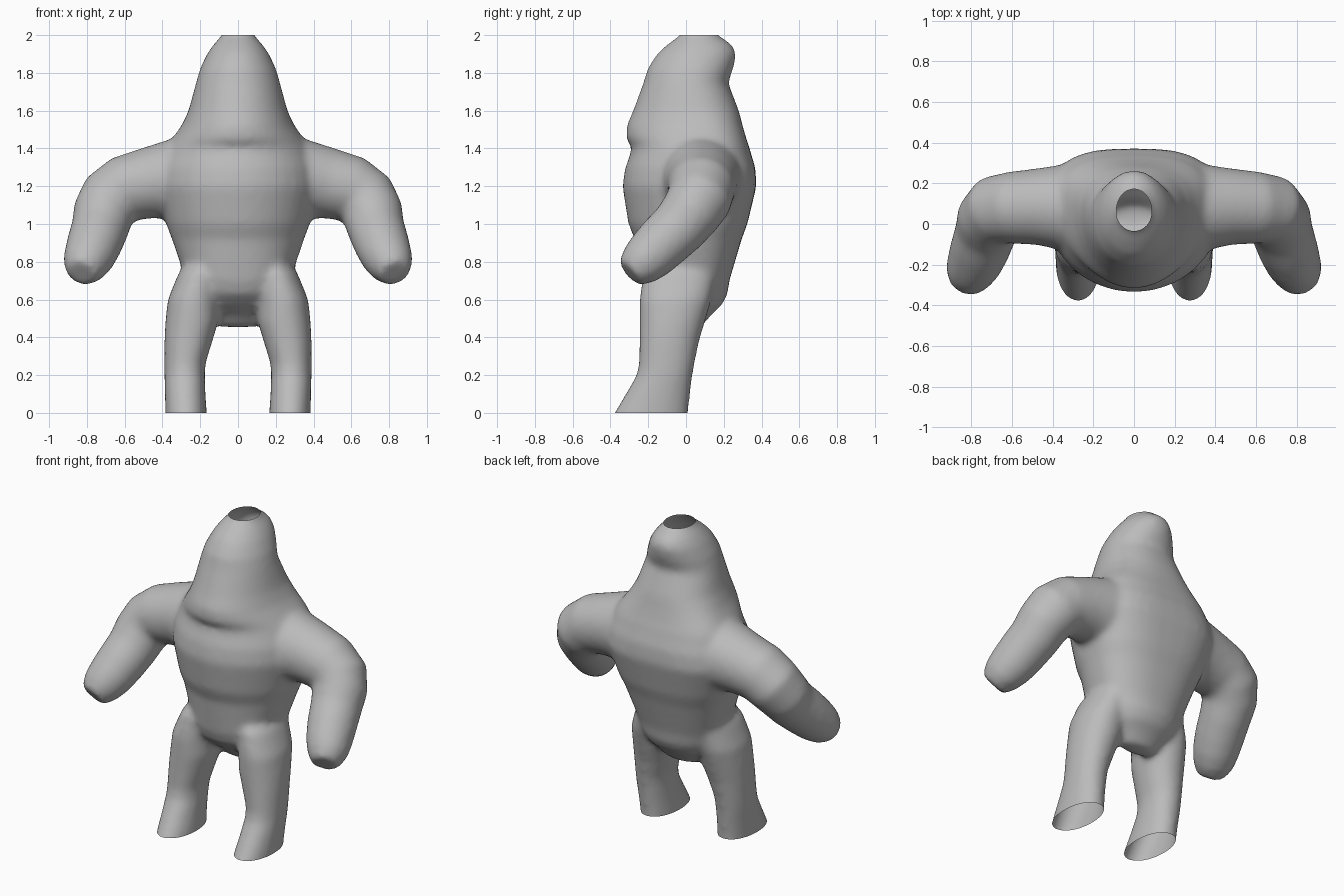
import bpy, bmesh, math
from mathutils import Vector, Quaternion

if "Cube" in bpy.data.objects:
    bpy.data.objects.remove(bpy.data.objects["Cube"], do_unlink=True)

SIDES = 40
grey = bpy.data.materials.new("clay grey")
grey.use_nodes = True
colour = (0.5, 0.5, 0.5, 1)
grey.diffuse_color = colour
grey.node_tree.nodes["Principled BSDF"].inputs["Base Color"].default_value = colour


def loft(bm, rings):
    """Skin a list of point rings into a closed shell."""
    rows = [[bm.verts.new(p) for p in ring] for ring in rings]
    n = len(rows[0])
    for a, b in zip(rows, rows[1:]):
        for i in range(n):
            j = (i + 1) % n
            bm.faces.new((a[i], a[j], b[j], b[i]))
    bm.faces.new(rows[0][::-1])
    bm.faces.new(rows[-1])


def level_ring(z, cx, hw, front, mid, back, front_power=2.1, back_power=2.1):
    """Horizontal oval with separate front and back depths and squareness."""
    pts = []
    for i in range(SIDES):
        a = 2 * math.pi * i / SIDES
        c, s = math.cos(a), math.sin(a)
        e = 2 / (back_power if s > 0 else front_power)
        x = math.copysign(abs(c) ** e, c) * hw
        y = math.copysign(abs(s) ** e, s) * ((back - mid) if s > 0 else (mid - front))
        pts.append((cx + x, mid + y, z))
    return pts


def trunk_ring(z, hw, front, mid, back):
    """Trunk section: squarer hips in front, broad flat shoulder blades behind."""
    front_power = 2.4 if 0.55 < z < 0.85 else 2.0
    back_power = 2.0 + 0.9 * max(0, 1 - abs(z - 1.2) / 0.65)
    return level_ring(z, 0, hw, front, mid, back, front_power, back_power)


def limb_rings(path):
    """Round rings square to a path of (x, y, z, radius)."""
    pts = [Vector(p[:3]) for p in path]
    q, last, rings = Quaternion(), Vector((0, 0, 1)), []
    for i, p in enumerate(pts):
        t = (pts[min(i + 1, len(pts) - 1)] - pts[max(i - 1, 0)]).normalized()
        q = last.rotation_difference(t) @ q
        last, r = t, path[i][3]
        rings.append([p + q @ Vector((r * math.cos(a), r * math.sin(a), 0))
                      for a in (2 * math.pi * k / SIDES for k in range(SIDES))])
    return rings


bm = bmesh.new()

# Torso and head: height, half width, front, middle, back
trunk = [
    (0.455, 0.11, -0.02, 0.03, 0.08), (0.52, 0.17, -0.08, 0.04, 0.135),
    (0.57, 0.22, -0.15, 0.05, 0.19), (0.63, 0.25, -0.215, 0.05, 0.22),
    (0.70, 0.275, -0.24, 0.04, 0.23), (0.92, 0.35, -0.272, 0.03, 0.295),
    (1.00, 0.38, -0.305, 0.04, 0.325), (1.20, 0.43, -0.337, 0.06, 0.373),
    (1.30, 0.42, -0.322, 0.07, 0.367), (1.37, 0.395, -0.295, 0.08, 0.345),
    (1.41, 0.38, -0.288, 0.09, 0.335), (1.45, 0.35, -0.318, 0.10, 0.32),
    (1.52, 0.30, -0.315, 0.08, 0.30), (1.60, 0.262, -0.28, 0.04, 0.28),
    (1.75, 0.222, -0.225, 0.02, 0.222), (1.82, 0.202, -0.205, 0.03, 0.25),
    (1.90, 0.165, -0.155, 0.05, 0.268), (1.95, 0.13, -0.10, 0.06, 0.245),
    (2.00, 0.085, -0.03, 0.06, 0.17), (2.08, 0.06, 0.00, 0.06, 0.12),
]
loft(bm, [trunk_ring(*section) for section in trunk])

# Arms: shoulder, elbow, hand
arm = [
    (0.20, 0.06, 1.235, 0.25), (0.36, 0.085, 1.235, 0.21), (0.48, 0.085, 1.215, 0.188),
    (0.60, 0.08, 1.185, 0.178), (0.675, 0.07, 1.13, 0.172), (0.712, 0.025, 1.06, 0.162),
    (0.73, -0.04, 0.98, 0.152), (0.757, -0.12, 0.905, 0.147), (0.785, -0.19, 0.835, 0.137),
    (0.81, -0.245, 0.785, 0.12), (0.83, -0.30, 0.74, 0.082),
]
# Legs and feet: height, inner x, outer x, front, back
leg = [
    (0.80, 0.10, 0.26, -0.18, 0.14), (0.74, 0.09, 0.315, -0.225, 0.16),
    (0.60, 0.10, 0.372, -0.247, 0.135), (0.48, 0.105, 0.385, -0.247, 0.10),
    (0.38, 0.135, 0.39, -0.247, 0.07), (0.26, 0.172, 0.39, -0.25, 0.045),
    (0.20, 0.175, 0.39, -0.262, 0.035), (0.10, 0.172, 0.387, -0.32, 0.022),
    (0.00, 0.165, 0.385, -0.38, 0.012), (-0.10, 0.165, 0.385, -0.42, 0.01),
]
for side in (1, -1):
    loft(bm, limb_rings([(side * x, y, z, r) for x, y, z, r in arm]))
    loft(bm, [level_ring(z, side * (a + b) / 2, (b - a) / 2, f, (f + k) / 2, k)
              for z, a, b, f, k in reversed(leg)])
bmesh.ops.recalc_face_normals(bm, faces=bm.faces)

mesh = bpy.data.meshes.new("creature_body")
bm.to_mesh(mesh)
bm.free()
body = bpy.data.objects.new("creature_body", mesh)
bpy.context.collection.objects.link(body)

# Fuse the parts into one soft skin
remesh = body.modifiers.new("fuse", "REMESH")
remesh.mode = "VOXEL"
remesh.voxel_size = 0.018
soften = body.modifiers.new("soften", "SMOOTH")
soften.factor = 0.5
soften.iterations = 12
bpy.context.view_layer.update()
skin = bpy.data.meshes.new_from_object(
    body.evaluated_get(bpy.context.evaluated_depsgraph_get()))
body.modifiers.clear()

# Trim the shell level, leaving it open at the soles and the crown
bm = bmesh.new()
bm.from_mesh(skin)
for height, direction in ((0, -1), (2, 1)):
    bmesh.ops.bisect_plane(bm, geom=bm.verts[:] + bm.edges[:] + bm.faces[:],
                           plane_co=(0, 0, height), plane_no=(0, 0, direction),
                           clear_outer=True)
bm.to_mesh(skin)
bm.free()
body.data = skin
skin.materials.clear()
skin.materials.append(grey)

bpy.ops.object.select_all(action="DESELECT")
body.select_set(True)
bpy.context.view_layer.objects.active = body
bpy.ops.object.shade_smooth_by_angle(angle=math.radians(40))
